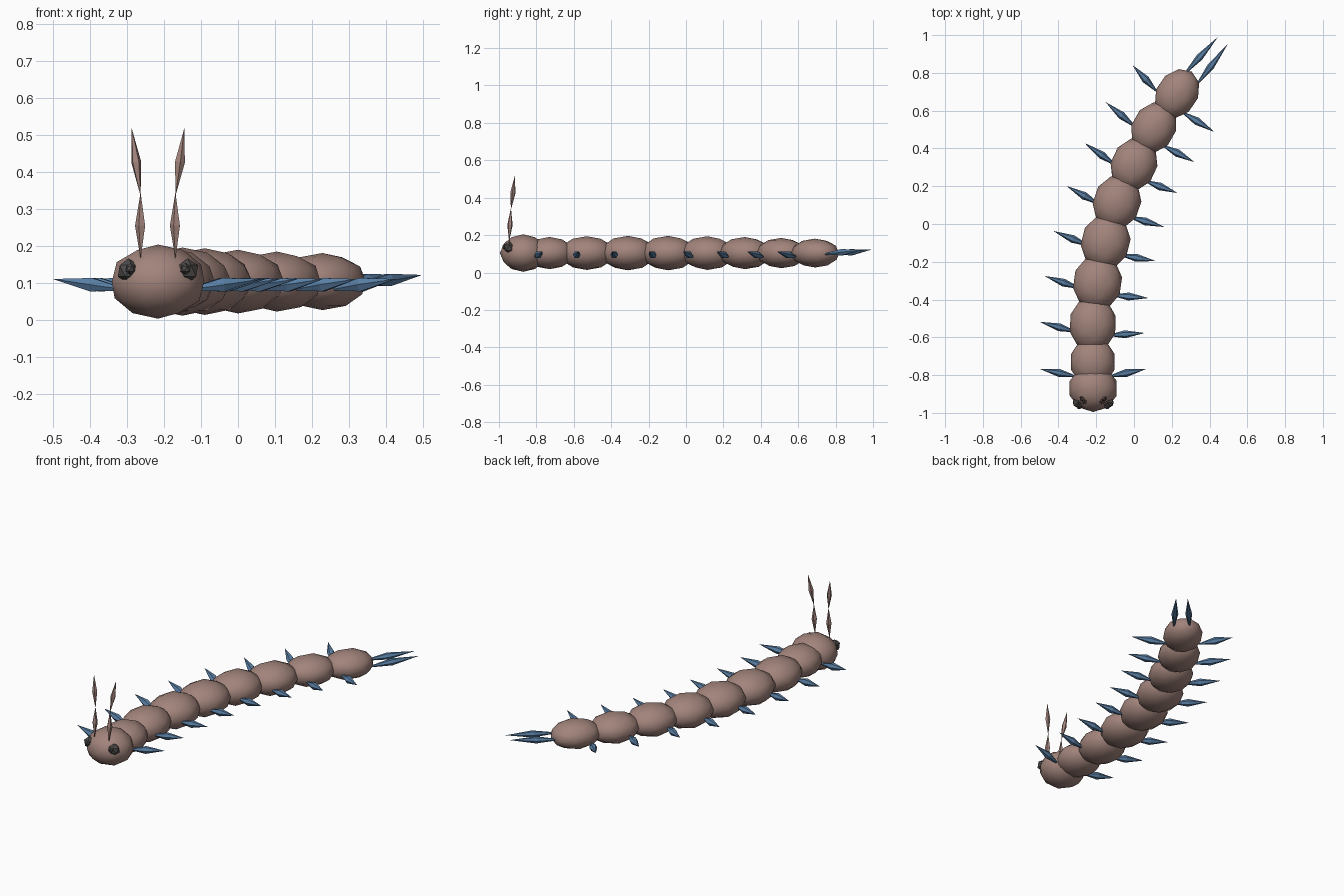
import bpy, bmesh, math
from mathutils import Vector, Matrix

if "Cube" in bpy.data.objects:
    bpy.data.objects.remove(bpy.data.objects["Cube"])


def material(name, rgb):
    m = bpy.data.materials.new(name)
    m.diffuse_color = (*rgb, 1)
    m.use_nodes = True
    m.node_tree.nodes["Principled BSDF"].inputs["Base Color"].default_value = m.diffuse_color
    return m


BROWN = material("dusty brown", (0.36, 0.23, 0.20))
BLUE = material("steel blue", (0.10, 0.21, 0.37))
DARK = material("charcoal", (0.075, 0.07, 0.068))


def finish(name, bm, mat, smooth):
    me = bpy.data.meshes.new(name)
    bm.to_mesh(me)
    bm.free()
    me.materials.append(mat)
    for p in me.polygons:
        p.use_smooth = smooth
    ob = bpy.data.objects.new(name, me)
    bpy.context.collection.objects.link(ob)
    return ob


def ellipsoid(name, centre, radii, mat, turn=0.0, subdivisions=2, smooth=True):
    bm = bmesh.new()
    bmesh.ops.create_icosphere(bm, subdivisions=subdivisions, radius=1)
    bm.transform(Matrix.Translation(centre) @ Matrix.Rotation(turn, 4, 'Z')
                 @ Matrix.Diagonal((*radii, 1)))
    return finish(name, bm, mat, smooth)


def spindle(name, start, end, radius, mat, sides=6, widest=0.5):
    """Double-ended spike between two points."""
    start, end = Vector(start), Vector(end)
    axis = end - start
    rot = axis.to_track_quat('Z', 'Y')
    bm = bmesh.new()
    a, b = bm.verts.new(start), bm.verts.new(end)
    ring = []
    for i in range(sides):
        t = math.tau * i / sides
        off = rot @ Vector((math.cos(t) * radius, math.sin(t) * radius, 0))
        ring.append(bm.verts.new(start + axis * widest + off))
    for i in range(sides):
        j = (i + 1) % sides
        bm.faces.new((a, ring[j], ring[i]))
        bm.faces.new((b, ring[i], ring[j]))
    return finish(name, bm, mat, False)


# Head and body segments: x, y, half width, half length, half height, turn
segments = [
    (-0.216, -0.87, 0.131, 0.125, 0.100, 0),
    (-0.218, -0.73, 0.121, 0.135, 0.086, 0),
    (-0.218, -0.53, 0.126, 0.150, 0.090, -2),
    (-0.193, -0.31, 0.131, 0.150, 0.092, -8),
    (-0.150, -0.095, 0.131, 0.150, 0.092, -14),
    (-0.090, 0.115, 0.127, 0.148, 0.090, -19),
    (0.000, 0.315, 0.122, 0.145, 0.086, -25),
    (0.105, 0.510, 0.116, 0.142, 0.081, -30),
    (0.228, 0.690, 0.110, 0.140, 0.077, -34),
]
for i, (x, y, w, l, h, turn) in enumerate(segments):
    ellipsoid("head" if i == 0 else f"body_segment_{i}",
              (x, y, 0.104), (w, l, h), BROWN, math.radians(turn))

# Legs: root on the body axis, then left and right tips
legs = [
    ((-0.220, -0.825), (-0.50, -0.767), (0.066, -0.767)),
    ((-0.220, -0.595), (-0.50, -0.518), (0.056, -0.577)),
    ((-0.203, -0.370), (-0.474, -0.275), (0.077, -0.392)),
    ((-0.156, -0.150), (-0.426, -0.037), (0.114, -0.196)),
    ((-0.108, 0.063), (-0.357, 0.201), (0.161, -0.016)),
    ((-0.019, 0.257), (-0.262, 0.429), (0.230, 0.164)),
    ((0.077, 0.455), (-0.151, 0.646), (0.320, 0.328)),
    ((0.177, 0.640), (-0.008, 0.841), (0.426, 0.487)),
]
for i, (root, left, right) in enumerate(legs):
    for side, tip in (("left", left), ("right", right)):
        r = Vector((*root, 0.07))
        t = Vector((*tip, 0.111))
        spindle(f"leg_{side}_{i + 1}", r.lerp(t, 0.25), t, 0.021, BLUE, widest=0.5)

# Tail spikes
spindle("tail_spike_left", (0.25, 0.775, 0.095), (0.444, 0.99, 0.122), 0.019, BLUE)
spindle("tail_spike_right", (0.315, 0.715, 0.095), (0.497, 0.953, 0.122), 0.019, BLUE)

# Antennae and eyes, mirrored about the head centre
for side, s in (("left", -1), ("right", 1)):
    def at(dx, y, z):
        return (-0.216 + s * dx, y, z)
    spindle(f"antenna_lower_{side}", at(0.047, -0.946, 0.165), at(0.047, -0.936, 0.345),
            0.015, BROWN, sides=5)
    spindle(f"antenna_upper_{side}", at(0.047, -0.936, 0.335), at(0.071, -0.915, 0.518),
            0.014, BROWN, sides=5)
    ellipsoid(f"eye_{side}", at(0.080, -0.945, 0.133), (0.032, 0.030, 0.034), DARK,
              subdivisions=1, smooth=False)
    ellipsoid(f"eye_bead_{side}", at(0.074, -0.968, 0.138), (0.015, 0.014, 0.016), DARK,
              subdivisions=1, smooth=False)
